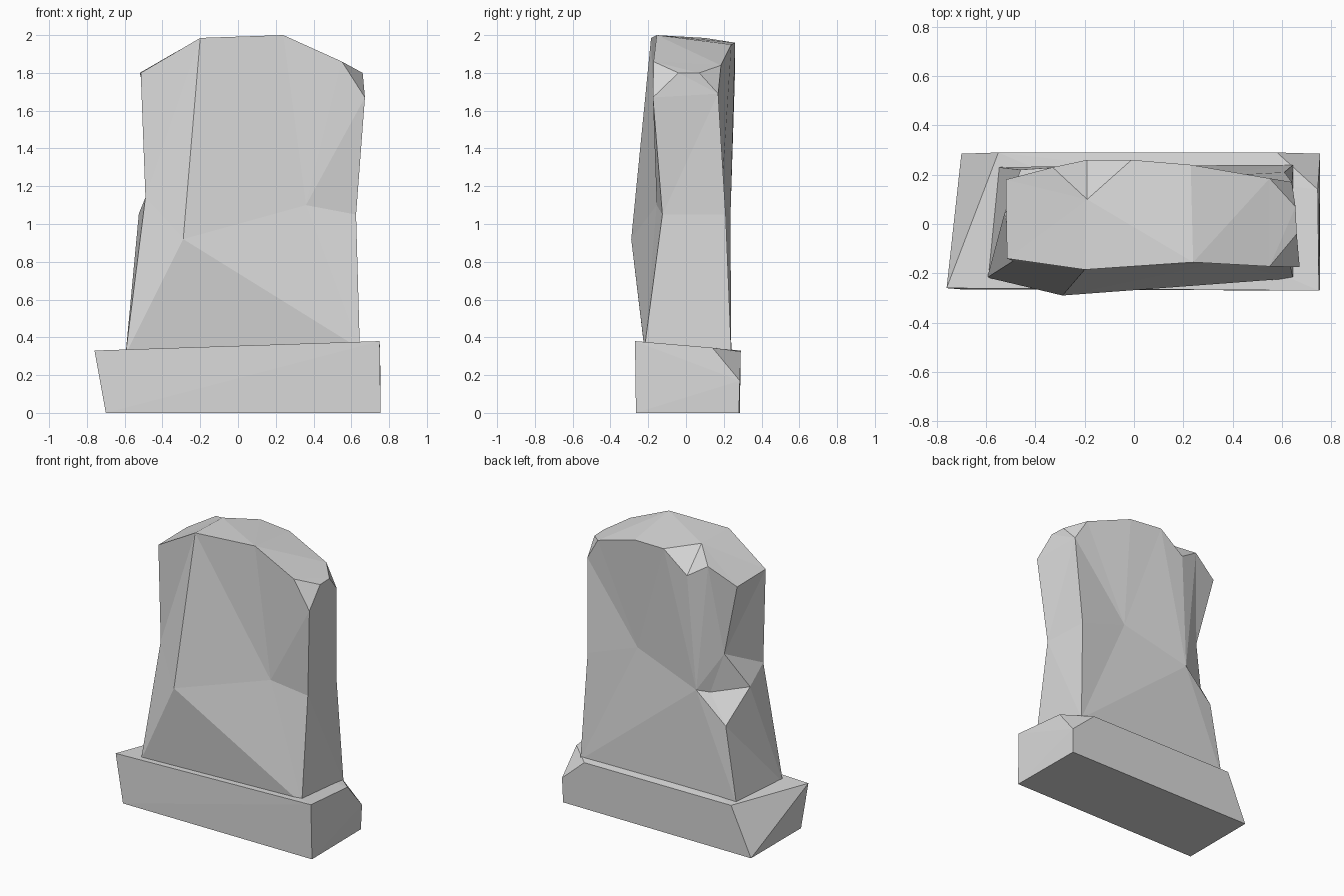
import bpy
import bmesh
from mathutils import Vector

cube = bpy.data.objects.get("Cube")
if cube:
    bpy.data.objects.remove(cube, do_unlink=True)

stone_grey = bpy.data.materials.new("stone_grey")
stone_grey.use_nodes = True
grey = (0.7, 0.7, 0.7, 1)
stone_grey.diffuse_color = grey
stone_grey.node_tree.nodes["Principled BSDF"].inputs["Base Color"].default_value = grey


def finish(name, bm):
    """Turn a bmesh into a flat-shaded stone object."""
    bmesh.ops.recalc_face_normals(bm, faces=bm.faces)
    mesh = bpy.data.meshes.new(name)
    bm.to_mesh(mesh)
    bm.free()
    mesh.materials.append(stone_grey)
    obj = bpy.data.objects.new(name, mesh)
    bpy.context.collection.objects.link(obj)
    return obj


# Plinth: a skewed block with one chipped back corner
bm = bmesh.new()
bottom = [(-.70, -.265, 0), (.755, -.265, 0), (.75, .28, 0), (-.70, .285, 0)]
upper = [(-.76, -.26, .33), (.75, -.27, .38), (-.55, .29, .33)]
chip = [(.745, .14, .345), (.58, .29, .325), (.755, .285, .17)]
for p in bottom + upper + chip:
    bm.verts.new(p)
bmesh.ops.convex_hull(bm, input=bm.verts)
bmesh.ops.dissolve_limit(bm, angle_limit=0.02, verts=bm.verts, edges=bm.edges)
finish("plinth", bm)

# Headstone: columns of foot, waist and crown points lofted around the slab
bm = bmesh.new()


def v(x, y, z):
    return bm.verts.new(Vector((x, y, z)))


def face(*verts):
    """Add a face, dropping points that columns share."""
    unique = list(dict.fromkeys(verts))
    if len(unique) > 2:
        bm.faces.new(unique)


foot_fl, foot_fr = v(-.595, -.217, .31), v(.645, -.22, .34)
foot_br, foot_bl = v(.645, .24, .31), v(-.55, .23, .31)
waist_front, waist_back = v(.36, -.155, 1.10), v(.24, .19, 1.18)

columns = [
    (foot_fl, v(-.49, -.15, 1.14), v(-.515, -.14, 1.80)),
    (foot_fl, v(-.29, -.29, .92), v(-.20, -.185, 1.985)),
    (foot_fr, waist_front, v(.24, -.155, 2.0)),
    (foot_fr, waist_front, v(.55, -.172, 1.86)),
    (foot_fr, v(.625, -.125, 1.05), v(.672, -.175, 1.67)),
    (foot_br, v(.61, .21, 1.05), v(.64, .17, 1.69)),
    (foot_br, waist_back, v(.55, .185, 1.84)),
    (foot_br, waist_back, v(.23, .24, 1.95)),
    (foot_bl, v(-.243, .235, 1.03), v(-.19, .26, 1.82)),
    (foot_bl, v(-.40, .15, 1.29), v(-.52, .18, 1.80)),
]
feet, waist, crown = zip(*columns)
last = len(columns) - 1
for i in range(len(columns)):
    j = (i + 1) % len(columns)
    if i < last - 1:
        face(feet[i], feet[j], waist[j], waist[i])
    if i not in (last - 2, last - 1):
        face(waist[i], waist[j], crown[j], crown[i])
face(foot_fl, foot_bl, foot_br, foot_fr)

# Broken hollow at the left back edge
spur, gouge, rim = v(-.525, .045, 1.055), v(-.31, .175, 1.01), v(-.46, .22, .83)
ridge, dent = waist[8], waist[9]
face(dent, waist[0], spur)
face(spur, waist[0], foot_fl)
face(spur, foot_fl, foot_bl, rim)
face(dent, spur, rim, gouge)
face(gouge, rim, ridge)
face(dent, gouge, ridge)
face(ridge, rim, foot_bl)

# Crown with a chipped notch in the back
notch, notch_l, notch_r = v(-.19, .10, 1.985), v(-.33, .23, 1.91), v(-.01, .26, 1.96)
face(crown[0], crown[1], notch, notch_l, crown[9])
face(crown[1], crown[2], crown[7], notch_r, notch)
face(notch, notch_r, crown[8])
face(notch, crown[8], notch_l)
face(notch_l, crown[8], ridge, dent, crown[9])
face(notch_r, crown[7], waist_back, ridge, crown[8])

# Worn right shoulder
worn_f, worn_b = v(.66, -.04, 1.80), v(.655, .07, 1.80)
face(crown[2], crown[3], worn_f, worn_b, crown[6], crown[7])
face(crown[3], crown[4], worn_f)
face(worn_b, crown[5], crown[6])
face(worn_f, crown[4], crown[5], worn_b)

bmesh.ops.triangulate(bm, faces=bm.faces, quad_method='SHORT_EDGE')
finish("headstone", bm)
